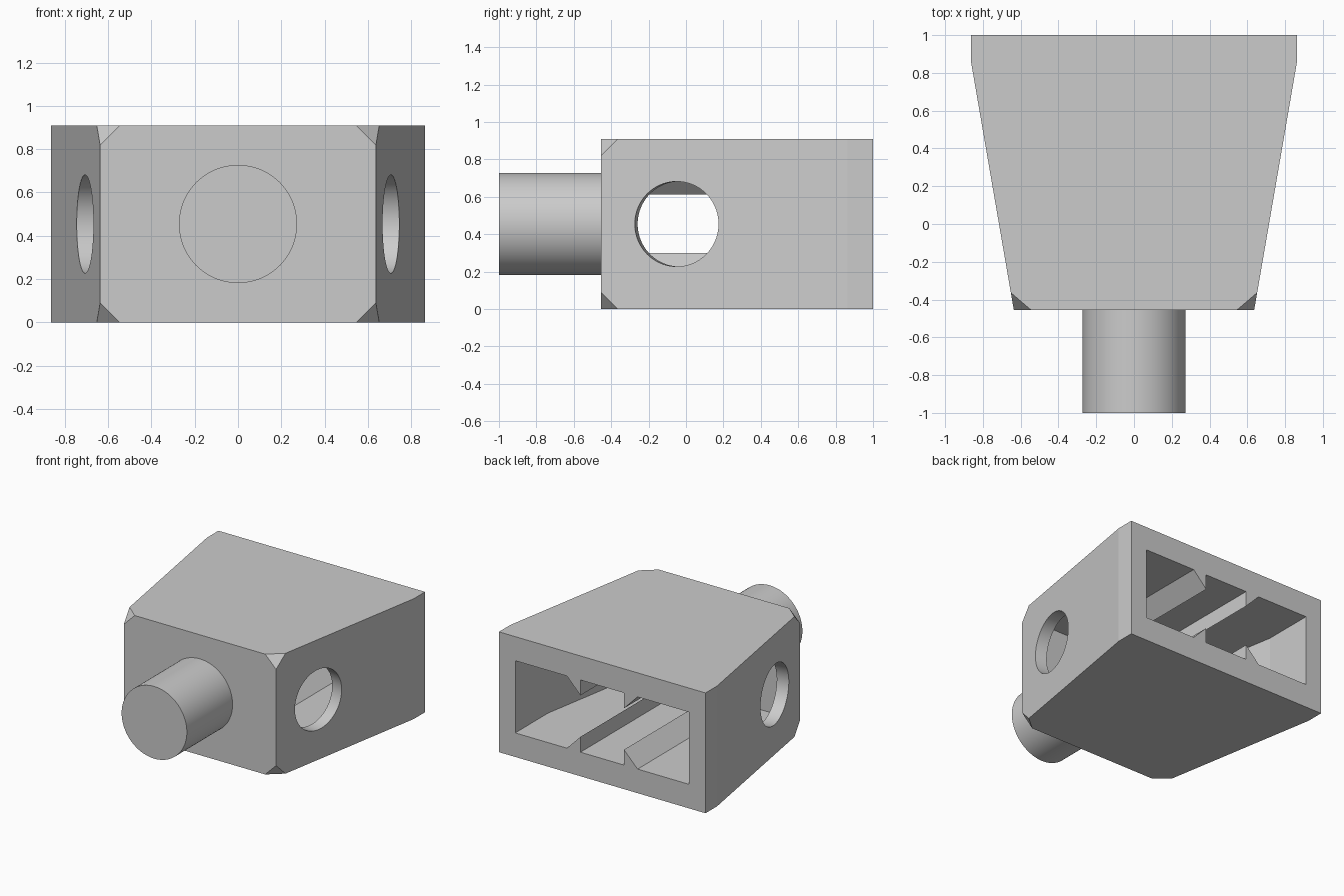
import bpy, bmesh, math
from mathutils import Vector

cube = bpy.data.objects.get("Cube")
if cube:
    bpy.data.objects.remove(cube)

U = 1 / 11                # base module of the part
H = 10 * U                # body height
FRONT, BACK = -5 * U, 1.0
KINK = 9.5 * U            # where the side walls start to taper
HALF_FRONT, HALF_BACK = 7 * U, 9.5 * U
SLOPE = (HALF_BACK - HALF_FRONT) / (KINK - FRONT)
TILT = math.atan(SLOPE)

grey = bpy.data.materials.new("light grey")
grey.use_nodes = True
grey.diffuse_color = (0.6, 0.6, 0.6, 1)
grey.node_tree.nodes["Principled BSDF"].inputs["Base Color"].default_value = (0.6, 0.6, 0.6, 1)


def make(name, bm):
    bmesh.ops.recalc_face_normals(bm, faces=bm.faces)
    mesh = bpy.data.meshes.new(name)
    bm.to_mesh(mesh)
    bm.free()
    mesh.materials.append(grey)
    ob = bpy.data.objects.new(name, mesh)
    bpy.context.collection.objects.link(ob)
    return ob


def prism(points, offset):
    """Extrude a flat outline of 3D points along an offset."""
    bm = bmesh.new()
    face = bm.faces.new([bm.verts.new(p) for p in points])
    new = bmesh.ops.extrude_face_region(bm, geom=[face])["geom"]
    verts = [v for v in new if isinstance(v, bmesh.types.BMVert)]
    bmesh.ops.translate(bm, verts=verts, vec=offset)
    return bm


def plan(half, z, height):
    """Symmetric plan outline from (x, y) points on the +x side."""
    pts = [(x, y, z) for x, y in half] + [(-x, y, z) for x, y in reversed(half)]
    return prism(pts, (0, 0, height))


def cylinder(name, centre, direction, radius, depth):
    bm = bmesh.new()
    bmesh.ops.create_cone(bm, cap_ends=True, segments=96, radius1=radius,
                          radius2=radius, depth=depth)
    ob = make(name, bm)
    ob.rotation_mode = 'QUATERNION'
    ob.rotation_quaternion = Vector(direction).to_track_quat('Z', 'Y')
    ob.location = centre
    return ob


def smooth(ob):
    bpy.ops.object.select_all(action='DESELECT')
    ob.select_set(True)
    bpy.context.view_layer.objects.active = ob
    bpy.ops.object.shade_smooth_by_angle(angle=math.radians(6))


def cut(ob, cutter):
    bpy.context.view_layer.objects.active = ob
    mod = ob.modifiers.new("cut", 'BOOLEAN')
    mod.operation = 'DIFFERENCE'
    mod.solver = 'EXACT'
    mod.object = cutter
    bpy.ops.object.modifier_apply(modifier=mod.name)
    bpy.data.objects.remove(cutter)


# Tapered body with its four front corners clipped
bm = plan([(HALF_FRONT, FRONT), (HALF_BACK, KINK), (HALF_BACK, BACK)], 0, H)
for sx in (-1, 1):
    for z, sz in ((0, 1), (H, -1)):
        a = Vector((sx * (HALF_FRONT - U), FRONT, z))
        b = Vector((sx * HALF_FRONT, FRONT, z + sz * U))
        c = Vector((sx * (HALF_FRONT + SLOPE * U), FRONT + U, z))
        normal = (b - a).cross(c - a)
        if normal.dot(Vector((0, 0.3, H / 2)) - a) > 0:
            normal.negate()
        geom = bm.verts[:] + bm.edges[:] + bm.faces[:]
        cutres = bmesh.ops.bisect_plane(bm, geom=geom, plane_co=a, plane_no=normal,
                                        clear_outer=True)["geom_cut"]
        bmesh.ops.contextual_create(
            bm, geom=[e for e in cutres if isinstance(e, bmesh.types.BMEdge)])
body = make("body", bm)

# Cavity open to the back
CAV_FRONT = FRONT + 2 * U
inner = 8 * U
wall = U / math.cos(TILT)
inner_front = HALF_FRONT + SLOPE * (CAV_FRONT - FRONT) - wall
inner_kink = FRONT + (inner + wall - HALF_FRONT) / SLOPE
cut(body, make("cavity_cutter", plan(
    [(inner_front, CAV_FRONT), (inner, inner_kink), (inner, BACK + U)], 2 * U, 6 * U)))

# Round holes square to each tapered side wall
HOLE_Y = -0.05
hole_x = HALF_FRONT + SLOPE * (HOLE_Y - FRONT)
for sx in (-1, 1):
    cut(body, cylinder("hole_cutter", (sx * hole_x, HOLE_Y, H / 2),
                       (sx * math.cos(TILT), -math.sin(TILT), 0), 2.5 * U, 4 * U))
smooth(body)

# Wedge ribs along the cavity floor and ceiling
for side, sx in (("right", -1), ("left", 1)):
    for level, z, sz in (("lower", 2 * U, 1), ("upper", 8 * U, -1)):
        outline = [(sx * 2 * U, CAV_FRONT, z), (sx * 3.25 * U, CAV_FRONT, z),
                   (sx * 2 * U, CAV_FRONT, z + sz * 1.28 * U)]
        make(f"{level}_{side}_rib", prism(outline, (0, BACK - CAV_FRONT, 0)))

# Round peg on the front
peg = cylinder("front_peg", (0, (FRONT + 0.02 - 1) / 2, H / 2), (0, -1, 0),
               3 * U, FRONT + 0.02 + 1)
smooth(peg)
